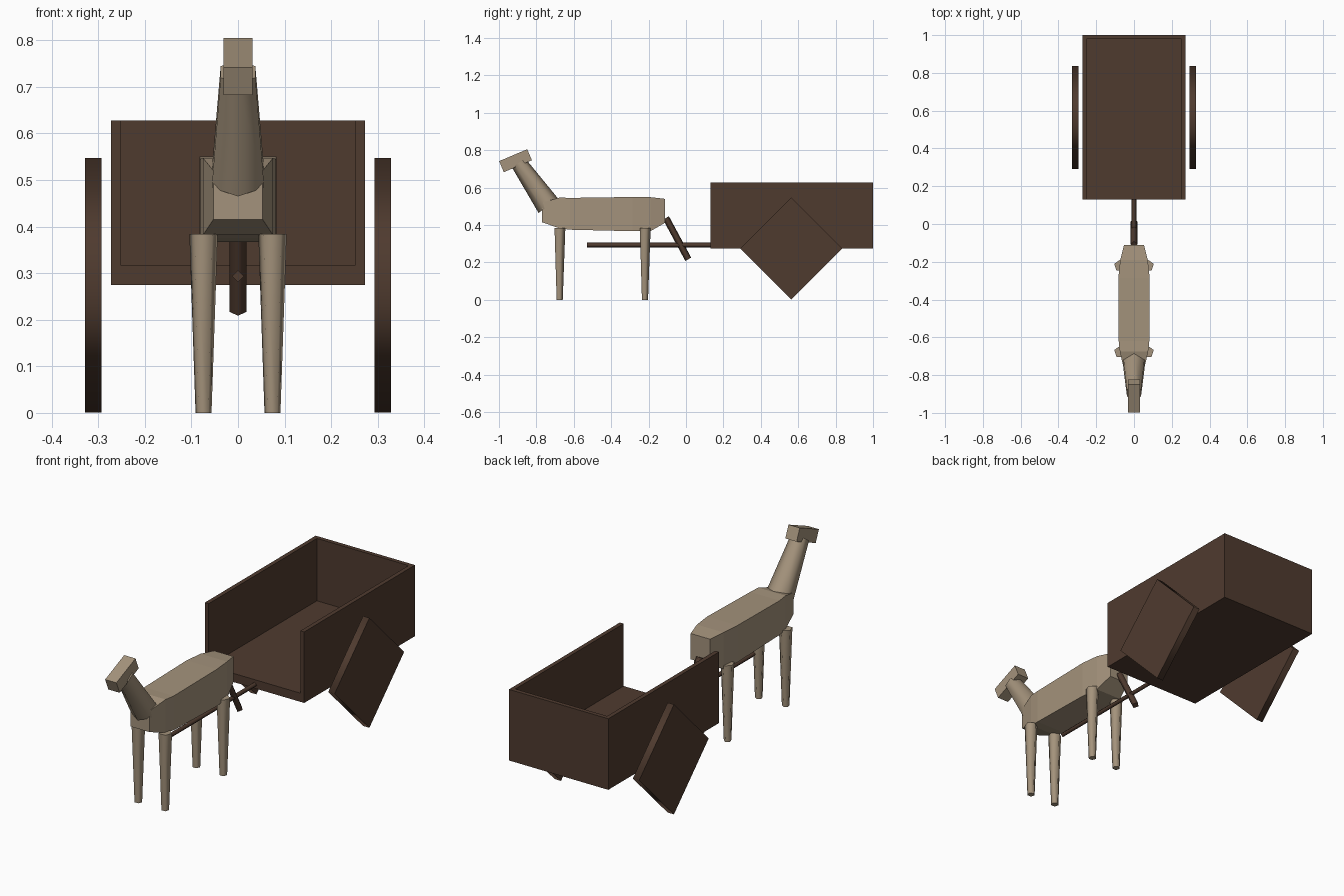
import bpy
import bmesh
from mathutils import Vector, Matrix
from math import radians, pi

cube = bpy.data.objects.get("Cube")
if cube:
    bpy.data.objects.remove(cube)


def material(name, rgb):
    m = bpy.data.materials.new(name)
    m.use_nodes = True
    m.diffuse_color = (*rgb, 1)
    m.node_tree.nodes["Principled BSDF"].inputs["Base Color"].default_value = (*rgb, 1)
    return m


TAN = material("tan hide", (0.37, 0.29, 0.20))
BROWN = material("dark brown wood", (0.078, 0.043, 0.028))


def finish(name, bm, mat):
    bmesh.ops.recalc_face_normals(bm, faces=bm.faces[:])
    mesh = bpy.data.meshes.new(name)
    bm.to_mesh(mesh)
    bm.free()
    mesh.materials.append(mat)
    obj = bpy.data.objects.new(name, mesh)
    bpy.context.collection.objects.link(obj)
    return obj


def box(name, low, high, mat, tilt=0):
    """Box between two corners, tilted about x through its centre."""
    low, high = Vector(low), Vector(high)
    bm = bmesh.new()
    bmesh.ops.create_cube(bm, size=1, matrix=Matrix.LocRotScale(
        (low + high) / 2, Matrix.Rotation(tilt, 3, 'X'), high - low))
    return finish(name, bm, mat)


def rod(name, start, end, r1, r2, sides, mat, spin=0):
    """Tapered prism from start to end: smooth sides, flat caps."""
    start, end = Vector(start), Vector(end)
    axis = end - start
    turn = Vector((0, 0, 1)).rotation_difference(axis).to_matrix().to_4x4()
    bm = bmesh.new()
    bmesh.ops.create_cone(
        bm, cap_ends=True, segments=sides, radius1=r1, radius2=r2, depth=axis.length,
        matrix=Matrix.Translation((start + end) / 2) @ turn @ Matrix.Rotation(spin, 4, 'Z'))
    bm.normal_update()
    for f in bm.faces:
        f.smooth = abs(f.normal.dot(axis.normalized())) < 0.9
    return finish(name, bm, mat)


# Cart bed, open towards the animal
W, FRONT, BACK, LOW, TOP, T = 0.273, 0.13, 1.0, 0.275, 0.628, 0.021
box("cart_floor", (-W, FRONT, LOW), (W, BACK, 0.318), BROWN)
box("cart_back_wall", (-W, BACK - T, LOW), (W, BACK, TOP), BROWN)
for side, s in (("left", 1), ("right", -1)):
    x1, x2 = sorted((s * W, s * (W - T)))
    box(f"cart_{side}_wall", (x1, FRONT, LOW), (x2, BACK, TOP), BROWN)
    # Four-sided wheels standing on a corner
    rod(f"{side}_wheel", (s * 0.293, 0.563, 0.274), (s * 0.328, 0.563, 0.274),
        0.273, 0.273, 4, BROWN)

# Shaft and tail
rod("cart_shaft", (0, -0.53, 0.293), (0, 0.2, 0.293), 0.013, 0.013, 4, BROWN)
rod("tail", (0, -0.107, 0.438), (0, 0.012, 0.217), 0.018, 0.018, 4, BROWN)

# Body: rectangular sections (y, half width, bottom, top) joined along y
sections = [(-0.77, 0.053, 0.415, 0.52), (-0.675, 0.075, 0.382, 0.547),
            (-0.62, 0.081, 0.375, 0.545), (-0.285, 0.083, 0.367, 0.55),
            (-0.19, 0.073, 0.367, 0.549), (-0.112, 0.053, 0.412, 0.54)]
bm = bmesh.new()
rings = [[bm.verts.new((x, y, z)) for x, z in ((-w, b), (w, b), (w, t), (-w, t))]
         for y, w, b, t in sections]
for a, b in zip(rings, rings[1:]):
    for i in range(4):
        j = (i + 1) % 4
        bm.faces.new((a[i], a[j], b[j], b[i]))
bm.faces.new(rings[0])
bm.faces.new(rings[-1])
finish("body", bm, TAN)

# Neck and head
rod("neck", (0, -0.735, 0.502), (0, -0.895, 0.732), 0.065, 0.043, 6, TAN)
box("head", (-0.031, -0.993, 0.712), (0.031, -0.83, 0.776), TAN, radians(23))

# Legs: five-sided and tapered, one corner towards the left
for end, y in (("front", -0.677), ("back", -0.221)):
    for side, x in (("left", 0.074), ("right", -0.074)):
        rod(f"{end}_{side}_leg", (x, y, 0), (x, y, 0.384), 0.018, 0.032, 5, TAN)
